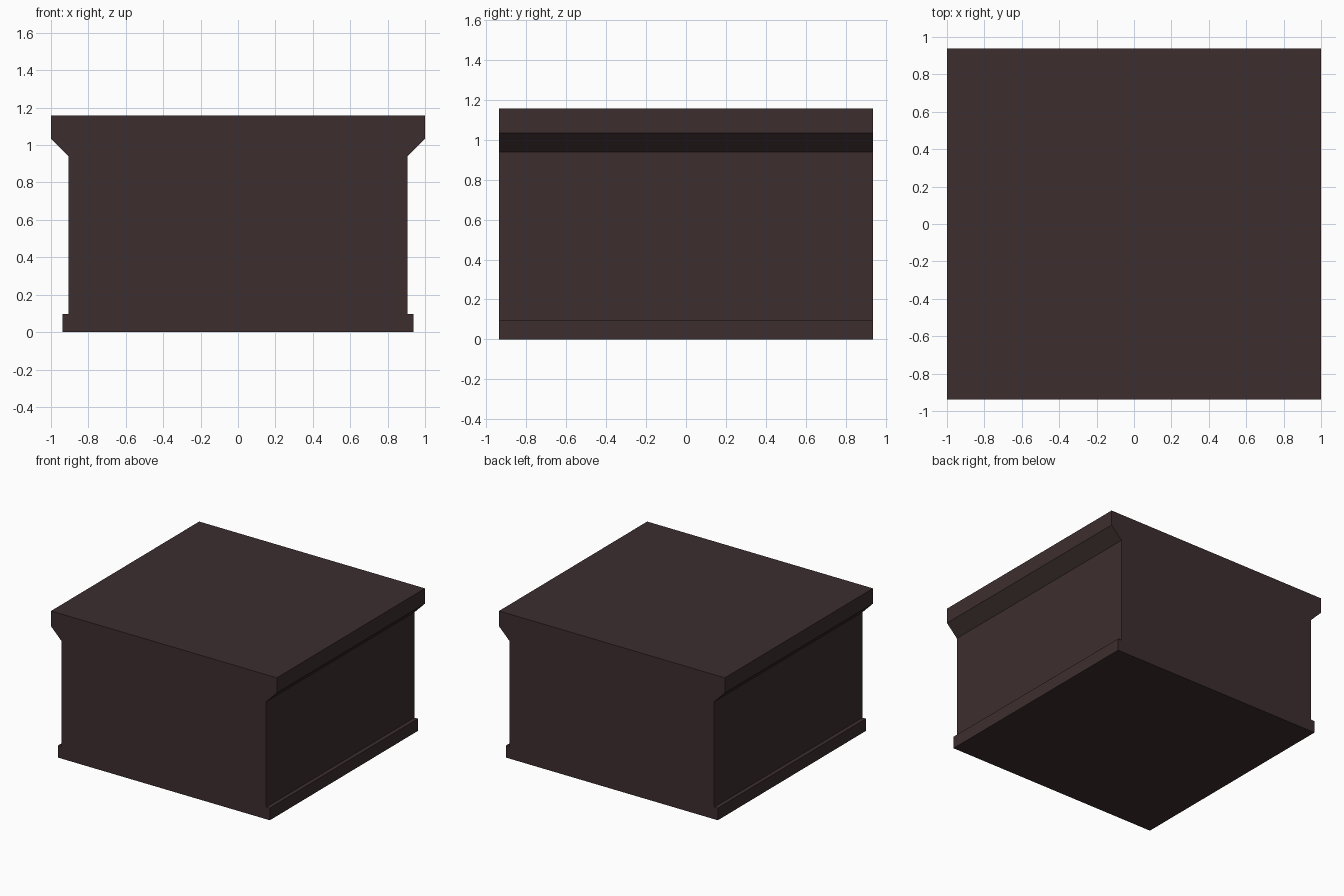
import bpy, bmesh

if "Cube" in bpy.data.objects:
    bpy.data.objects.remove(bpy.data.objects["Cube"])

DEPTH = 0.937  # half depth along y

# Right half of the cross-section (x, z), bottom to top
half = [(0.938, 0.0), (0.938, 0.097), (0.906, 0.097),
        (0.906, 0.94), (1.0, 1.035), (1.0, 1.157)]
profile = half + [(-x, z) for x, z in reversed(half)]

# Plain dark brown colour
mat = bpy.data.materials.new("dark brown")
mat.diffuse_color = (0.046, 0.027, 0.028, 1.0)
mat.use_nodes = True
mat.node_tree.nodes["Principled BSDF"].inputs["Base Color"].default_value = mat.diffuse_color

# Block with plinth and flared cornice, extruded front to back
bm = bmesh.new()
front = bm.faces.new([bm.verts.new((x, -DEPTH, z)) for x, z in profile])
ext = bmesh.ops.extrude_face_region(bm, geom=[front], use_keep_orig=True)
verts = [g for g in ext["geom"] if isinstance(g, bmesh.types.BMVert)]
bmesh.ops.translate(bm, verts=verts, vec=(0, 2 * DEPTH, 0))
bmesh.ops.recalc_face_normals(bm, faces=bm.faces)

mesh = bpy.data.meshes.new("moulded_block")
bm.to_mesh(mesh)
bm.free()
mesh.materials.append(mat)
obj = bpy.data.objects.new("moulded_block", mesh)
bpy.context.collection.objects.link(obj)
